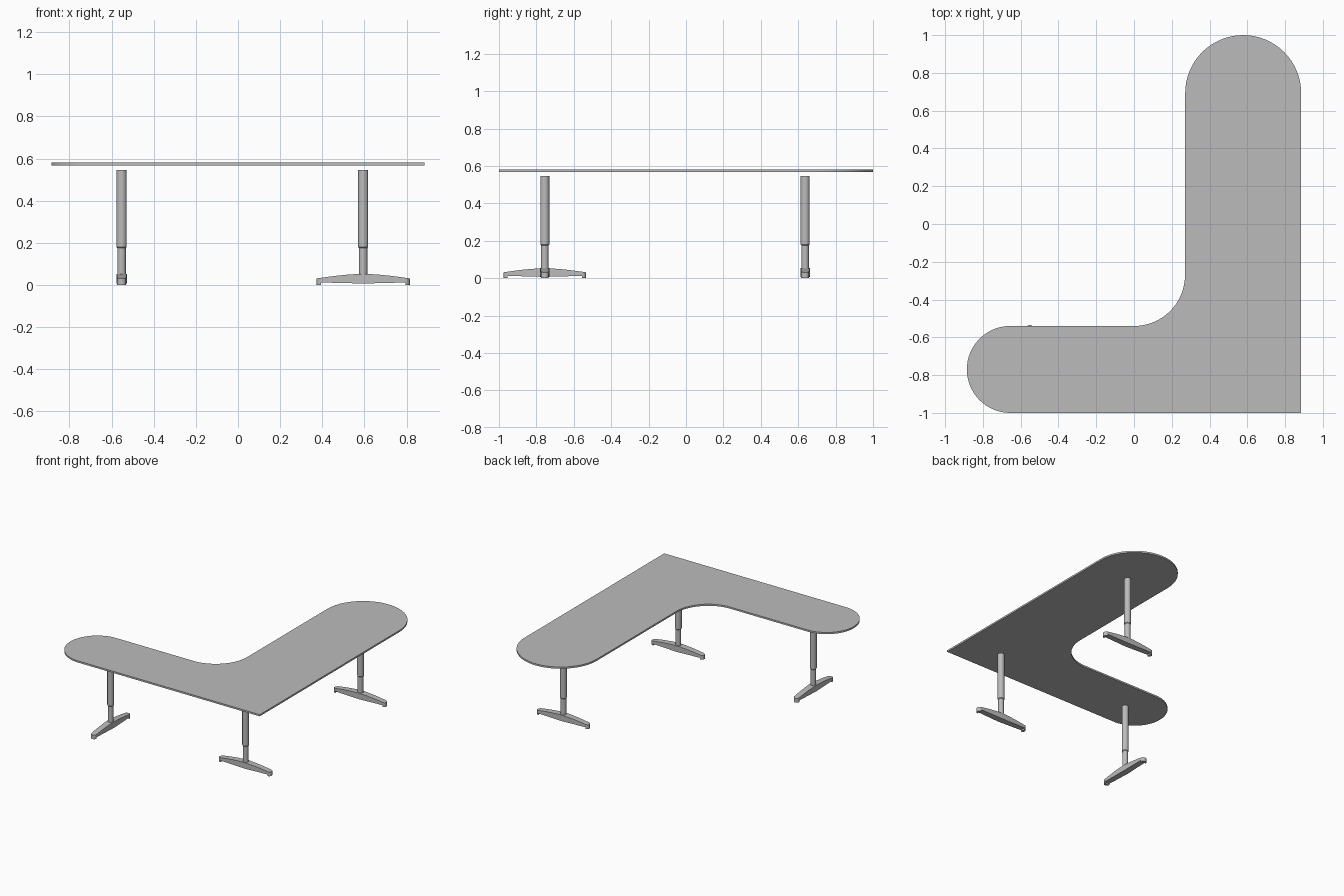
import bpy, bmesh, math
from math import pi, sin, cos

if "Cube" in bpy.data.objects:
    bpy.data.objects.remove(bpy.data.objects["Cube"], do_unlink=True)

grey = bpy.data.materials.new("light_grey")
grey.use_nodes = True
GREY = (0.5, 0.5, 0.5, 1)
grey.diffuse_color = GREY
grey.node_tree.nodes["Principled BSDF"].inputs["Base Color"].default_value = GREY


def finish(bm, name, location=(0, 0, 0), turn=0):
    bmesh.ops.recalc_face_normals(bm, faces=bm.faces)
    mesh = bpy.data.meshes.new(name)
    bm.to_mesh(mesh)
    bm.free()
    mesh.materials.append(grey)
    obj = bpy.data.objects.new(name, mesh)
    bpy.context.collection.objects.link(obj)
    obj.location = location
    obj.rotation_euler.z = turn
    bpy.ops.object.select_all(action="DESELECT")
    obj.select_set(True)
    bpy.context.view_layer.objects.active = obj
    bpy.ops.object.shade_smooth_by_angle(angle=math.radians(35))
    return obj


def arc(cx, cy, r, start, end, steps=32):
    angles = [start + (end - start) * i / steps for i in range(steps + 1)]
    return [(cx + r * cos(a), cy + r * sin(a)) for a in angles]


# L-shaped top with two rounded ends and a filleted inner corner
def make_top():
    outline = [(0.885, -1.0)]
    outline += arc(0.578, 0.693, 0.307, 0, pi)
    outline += arc(0, -0.27, 0.27, 0, -pi / 2)
    outline += arc(-0.655, -0.77, 0.23, pi / 2, 3 * pi / 2)
    bm = bmesh.new()
    face = bm.faces.new([bm.verts.new((x, y, 0.568)) for x, y in outline])
    extruded = bmesh.ops.extrude_face_region(bm, geom=[face])["geom"]
    moved = [v for v in extruded if isinstance(v, bmesh.types.BMVert)]
    bmesh.ops.translate(bm, verts=moved, vec=(0, 0, 0.013))
    finish(bm, "table_top")


# Telescopic column turned from a stepped profile
def make_column(name, x, y):
    bm = bmesh.new()
    profile = [(0, 0.03), (0.02, 0.03), (0.02, 0.175),
               (0.024, 0.18), (0.024, 0.545), (0, 0.545)]
    verts = [bm.verts.new((r, 0, z)) for r, z in profile]
    edges = [bm.edges.new(pair) for pair in zip(verts, verts[1:])]
    bmesh.ops.spin(bm, geom=verts + edges, cent=(0, 0, 0), axis=(0, 0, 1),
                   angle=2 * pi, steps=32)
    bmesh.ops.remove_doubles(bm, verts=bm.verts, dist=0.0001)
    finish(bm, name, (x, y, 0))


# Arched foot with rounded ends and a small pad under each end
def make_foot(name, x, y, turn):
    half, tip = 0.221, 0.021
    side = [0, 0.04, 0.08, 0.12, 0.16, half - tip]
    bend = [half - tip + tip * sin(pi / 2 * i / 8) for i in range(1, 9)]
    right = [(t, 0.007 + 0.005 * t / 0.2) for t in side]
    right += [(side[-1], 0)] + [(t, 0) for t in bend]
    stations = [(-t, b) for t, b in reversed(right[1:])] + right
    bm = bmesh.new()
    rings = []
    for t, bottom in stations:
        d = abs(t)
        width = 0.025 - 0.004 * min(d / (half - tip), 1)
        if d > half - tip:
            width = max(math.sqrt(max(tip ** 2 - (d - half + tip) ** 2, 0)), 0.001)
        crown = 0.053 - 0.022 * (d / half) ** 1.6
        rings.append([bm.verts.new((t, w, z)) for w, z in
                      ((-width, bottom), (width, bottom), (width, crown), (-width, crown))])
    for a, b in zip(rings, rings[1:]):
        for i in range(4):
            j = (i + 1) % 4
            bm.faces.new((a[i], a[j], b[j], b[i]))
    bm.faces.new(rings[0])
    bm.faces.new(rings[-1])
    bmesh.ops.remove_doubles(bm, verts=bm.verts, dist=0.00001)
    bmesh.ops.dissolve_degenerate(bm, edges=bm.edges, dist=0.00001)
    finish(bm, name, (x, y, 0), turn)


make_top()
for name, x, y, turn in (("right_leg", -0.552, -0.755, pi / 2),
                         ("corner_leg", 0.594, -0.755, 0),
                         ("back_leg", 0.594, 0.637, 0)):
    make_column(name + "_column", x, y)
    make_foot(name + "_foot", x, y, turn)
